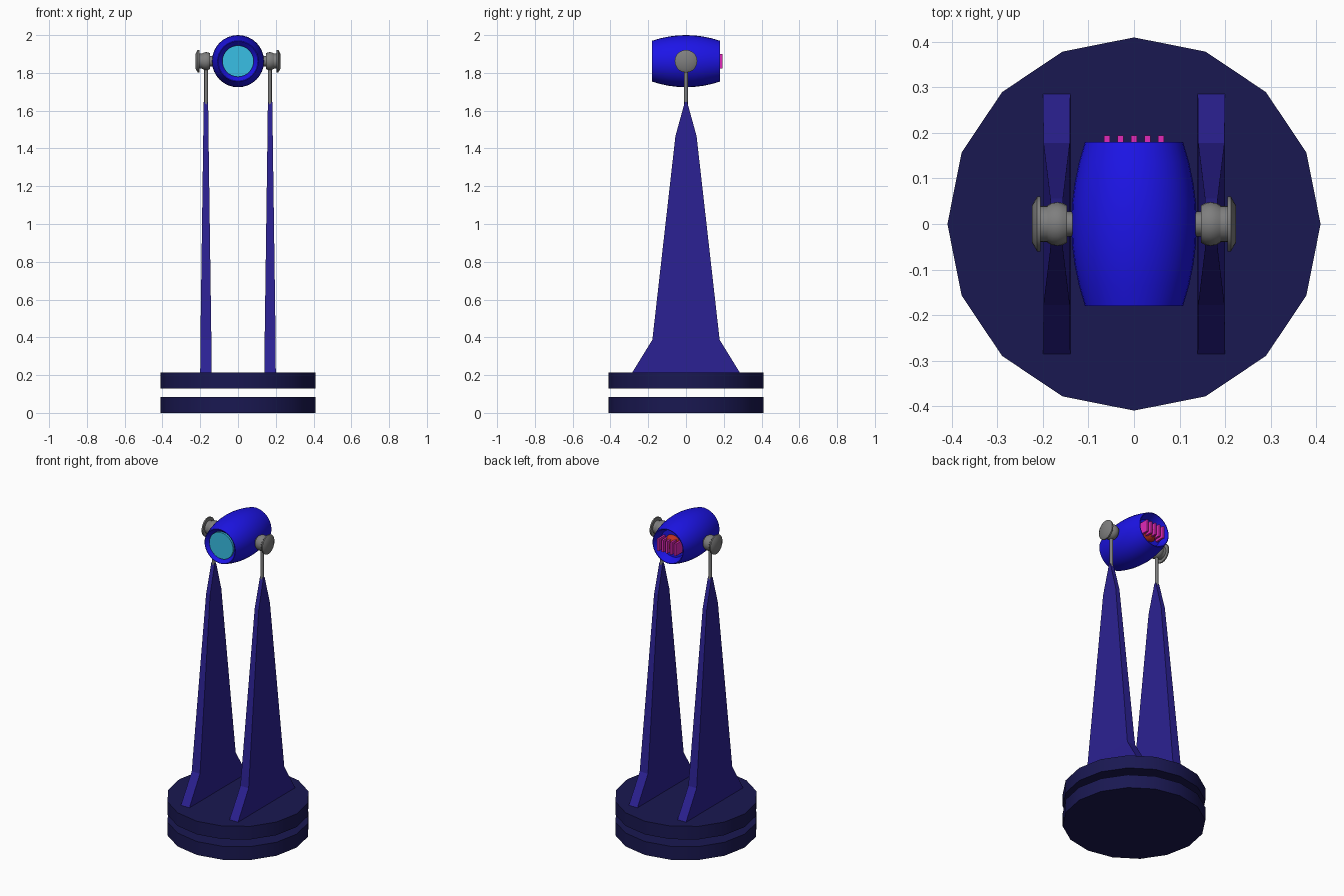
import bpy, bmesh, math
from mathutils import Matrix

if "Cube" in bpy.data.objects:
    bpy.data.objects.remove(bpy.data.objects["Cube"])

SMOOTH = math.radians(32)
HEAD_Z = 1.862


def material(name, rgb):
    m = bpy.data.materials.new(name)
    m.diffuse_color = (*rgb, 1)
    m.use_nodes = True
    m.node_tree.nodes["Principled BSDF"].inputs["Base Color"].default_value = m.diffuse_color
    return m


BASE = material("navy", (0.010, 0.009, 0.083))
LEG = material("indigo", (0.024, 0.015, 0.29))
BODY = material("bright_blue", (0.012, 0.007, 0.80))
GLASS = material("cyan_glass", (0.04, 0.52, 0.78))
FIN = material("magenta", (0.75, 0.022, 0.48))
CORE = material("red", (0.50, 0.03, 0.015))
METAL = material("dark_grey", (0.21, 0.21, 0.21))


def finish(name, bm, mat=None, matrix=Matrix(), smooth=True):
    bmesh.ops.recalc_face_normals(bm, faces=bm.faces)
    bm.transform(matrix)
    me = bpy.data.meshes.new(name)
    bm.to_mesh(me)
    bm.free()
    ob = bpy.data.objects.new(name, me)
    bpy.context.collection.objects.link(ob)
    if mat:
        me.materials.append(mat)
    if smooth:
        bpy.ops.object.select_all(action='DESELECT')
        ob.select_set(True)
        bpy.context.view_layer.objects.active = ob
        bpy.ops.object.shade_smooth_by_angle(angle=SMOOTH)
    return ob


def loft(name, rings, mat=None, matrix=Matrix(), smooth=True):
    """Skin a list of equal-length point rings and cap both ends."""
    bm = bmesh.new()
    rings = [[bm.verts.new(p) for p in ring] for ring in rings]
    n = len(rings[0])
    for a, b in zip(rings, rings[1:]):
        for i in range(n):
            j = (i + 1) % n
            bm.faces.new((a[i], a[j], b[j], b[i]))
    bm.faces.new(rings[0])
    bm.faces.new(rings[-1])
    return finish(name, bm, mat, matrix, smooth)


def lathe(name, profile, segs, mat=None, matrix=Matrix()):
    """Spin (radius, height) points around local z."""
    angles = [2 * math.pi * i / segs for i in range(segs)]
    return loft(name, [[(r * math.cos(a), r * math.sin(a), h) for a in angles]
                       for r, h in profile], mat, matrix)


# Two stacked base discs with a gap between them
for name, z0, z1 in (("lower_base", 0, 0.085), ("upper_base", 0.13, 0.213)):
    lathe(name, [(0.41, z0), (0.41, z1)], 16, BASE)

# Tapered leg sections (half x, half y, z)
LEG_SECTIONS = [(0.03, 0.287, 0.21), (0.029, 0.178, 0.387),
                (0.014, 0.056, 1.465), (0.012, 0.006, 1.647)]
# Pivot knob profile (radius, distance outward from centre line)
PIVOT = [(0.027, 0.125), (0.027, 0.147), (0.041, 0.147), (0.046, 0.157),
         (0.048, 0.168), (0.046, 0.18), (0.041, 0.19), (0.04, 0.19),
         (0.04, 0.205), (0.06, 0.205), (0.06, 0.213), (0.041, 0.224)]

for side, s in (("left", -1), ("right", 1)):
    loft(side + "_leg", [[(s * 0.17 + x * hx, y * hy, z)
                          for x, y in ((-1, -1), (1, -1), (1, 1), (-1, 1))]
                         for hx, hy, z in LEG_SECTIONS], LEG, smooth=False)

    # Rod from leg tip to the pivot
    lathe(side + "_rod", [(0.01, 1.63), (0.01, HEAD_Z)], 12, METAL,
          Matrix.Translation((s * 0.169, 0, 0)))
    lathe(side + "_pivot", PIVOT, 20, METAL, Matrix.Translation((0, 0, HEAD_Z))
          @ Matrix.Rotation(s * math.pi / 2, 4, 'Y'))

# Barrel head along y, with a recess at each end
along_y = Matrix.Translation((0, 0, HEAD_Z)) @ Matrix.Rotation(-math.pi / 2, 4, 'X')
outer = [(0.108 + 0.03 * (1 - (t / 4) ** 2), 0.18 * t / 4) for t in range(-4, 5)]
lathe("barrel", [(0.083, -0.155), (0.105, -0.18)] + outer
      + [(0.104, 0.18), (0.085, 0.13)], 32, BODY, along_y)

# Front lens
lathe("lens", [(0.083, -0.155), (0.083, -0.168)], 32, GLASS, along_y)

# Rear core and cooling fins
bm = bmesh.new()
bmesh.ops.create_uvsphere(bm, u_segments=20, v_segments=12, radius=0.056)
finish("rear_core", bm, CORE, Matrix.Translation((0, 0.12, HEAD_Z)))
for i in range(5):
    bm = bmesh.new()
    bmesh.ops.create_cube(bm, size=1)
    finish(f"rear_fin_{i + 1}", bm, FIN,
           Matrix.Translation((0.0297 * (i - 2), 0.159, HEAD_Z))
           @ Matrix.Diagonal((0.013, 0.07, 0.076, 1)), smooth=False)
